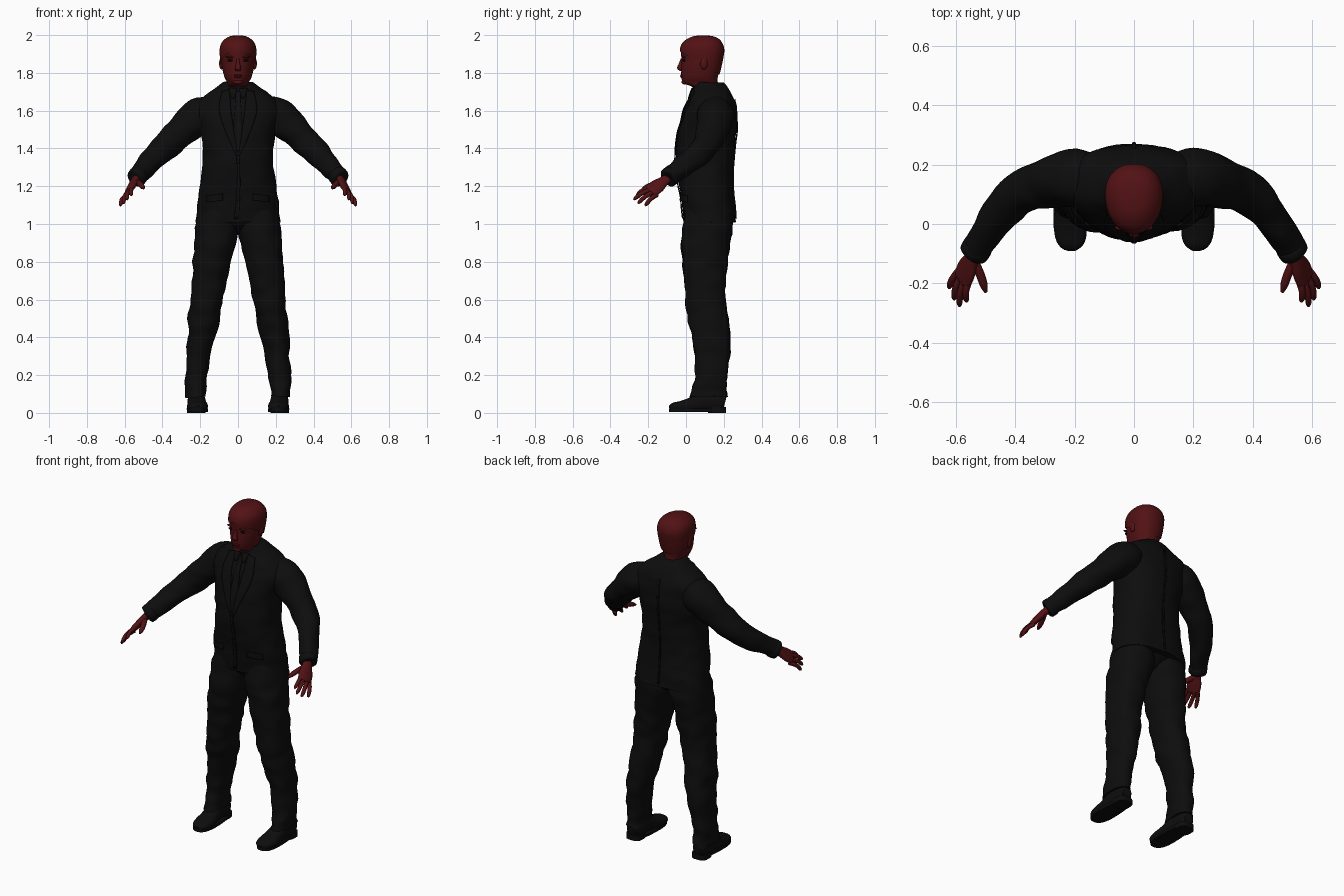
import bpy, bmesh, math
from mathutils import Vector, noise
from mathutils.bvhtree import BVHTree

cube = bpy.data.objects.get("Cube")
if cube:
    bpy.data.objects.remove(cube)


def material(name, rgb):
    m = bpy.data.materials.new(name)
    m.use_nodes = True
    m.diffuse_color = (*rgb, 1)
    bsdf = m.node_tree.nodes["Principled BSDF"]
    bsdf.inputs["Base Color"].default_value = (*rgb, 1)
    bsdf.inputs["Roughness"].default_value = 0.8
    return m


SKIN = material("dark red skin", (0.085, 0.006, 0.007))
SUIT = material("black cloth", (0.004, 0.004, 0.004))
EYE = material("black eyes", (0.002, 0.002, 0.002))


def finish(name, bm, mat, angle=50):
    bmesh.ops.recalc_face_normals(bm, faces=bm.faces)
    me = bpy.data.meshes.new(name)
    bm.to_mesh(me)
    bm.free()
    me.materials.append(mat)
    ob = bpy.data.objects.new(name, me)
    bpy.context.collection.objects.link(ob)
    bpy.ops.object.select_all(action='DESELECT')
    ob.select_set(True)
    bpy.context.view_layer.objects.active = ob
    bpy.ops.object.shade_smooth_by_angle(angle=math.radians(angle))
    return ob


def smooth_rows(rows, steps):
    """Catmull-Rom interpolation of rows of numbers."""
    out = []
    for i in range(len(rows) - 1):
        a, b, c, d = (rows[max(i - 1, 0)], rows[i], rows[i + 1], rows[min(i + 2, len(rows) - 1)])
        for k in range(steps):
            t = k / steps
            out.append([q + 0.5 * t * (r - p + t * (2*p - 5*q + 4*r - s + t * (3*(q - r) + s - p)))
                        for p, q, r, s in zip(a, b, c, d)])
    return out + [list(rows[-1])]


def loft(name, rows, mat, side=None, power=2.0, taper=0.0, fold=0.0, n=28, steps=4, cut=None):
    """Skin rings (x, y, z, ru, rv); flat rings unless a side vector is given."""
    rows = smooth_rows(rows, steps)
    bm = bmesh.new()
    rings = []
    for i, (x, y, z, ru, rv) in enumerate(rows):
        u, v = Vector((1, 0, 0)), Vector((0, 1, 0))
        if side:
            t = (Vector(rows[min(i + 1, len(rows) - 1)][:3]) - Vector(rows[max(i - 1, 0)][:3])).normalized()
            u = Vector(side)
            u = (u - t * u.dot(t)).normalized()
            v = t.cross(u)
        ring = []
        for k in range(n):
            a = math.tau * k / n
            c, s = math.cos(a), math.sin(a)
            c = math.copysign(abs(c) ** (2 / power), c)
            s = math.copysign(abs(s) ** (2 / power), s)
            p = Vector((x, y, z)) + u * (c * max(ru, 0.001) * (1 + taper * s)) + v * (s * max(rv, 0.001))
            if fold:
                p += noise.noise_vector(Vector((p.x * 9, p.y * 9, p.z * 16))) * fold
            ring.append(bm.verts.new(p))
        rings.append(ring)
    for r, q in zip(rings, rings[1:]):
        for k in range(n):
            bm.faces.new((r[k], r[(k + 1) % n], q[(k + 1) % n], q[k]))
    bm.faces.new(rings[0])
    bm.faces.new(rings[-1])
    if cut:
        bmesh.ops.bisect_plane(bm, geom=bm.verts[:] + bm.edges[:] + bm.faces[:],
                               plane_co=cut[0], plane_no=cut[1], clear_inner=True)
    return finish(name, bm, mat)


def ball(name, loc, size, mat):
    bm = bmesh.new()
    bmesh.ops.create_uvsphere(bm, u_segments=16, v_segments=10, radius=1)
    for v in bm.verts:
        v.co = Vector(loc) + Vector(a * b for a, b in zip(v.co, size))
    return finish(name, bm, mat)


# Jacket body and trouser seat
jacket = loft("jacket", [(0, y, z, rx, ry) for z, y, rx, ry in (
    (1.01, .128, .222, .138), (1.1, .118, .215, .138), (1.2, .105, .203, .143),
    (1.3, .1, .19, .148), (1.4, .105, .187, .153), (1.5, .115, .2, .152),
    (1.59, .128, .222, .138), (1.645, .136, .212, .124), (1.69, .138, .165, .105),
    (1.72, .132, .115, .088), (1.75, .125, .078, .072))], SUIT, power=2.4, fold=.008, n=48)
loft("trouser_seat", [(0, .12, 1.1, .2, .12), (0, .12, 1.02, .19, .12), (0, .12, .98, .09, .09),
                      (0, .12, .95, .03, .05)], SUIT)

# Flat panels laid on the jacket front or back
surface = BVHTree.FromObject(jacket, bpy.context.evaluated_depsgraph_get())


def panel(name, left, right, facing=-1, lift=.006, mat=SUIT):
    left, right = smooth_rows(left, 6), smooth_rows(right, 6)
    bm = bmesh.new()
    grid = []
    for a, b in zip(left, right):
        row = []
        for k in range(6):
            x, z = (p + (q - p) * k / 5 for p, q in zip(a, b))
            hit = surface.ray_cast(Vector((x, facing * 2, z)), Vector((0, -facing, 0)))[0]
            row.append(bm.verts.new((x, (hit.y if hit else .1) + facing * lift, z)))
        grid.append(row)
    for r, q in zip(grid, grid[1:]):
        for k in range(5):
            bm.faces.new((r[k], r[k + 1], q[k + 1], q[k]))
    ob = finish(name, bm, mat)
    ob.modifiers.new("thickness", 'SOLIDIFY').thickness = .007
    ob.modifiers["thickness"].offset = 0


panel("tie", [(-.016, 1.7), (-.012, 1.66), (-.022, 1.5), (-.004, 1.38)],
      [(.016, 1.7), (.012, 1.66), (.022, 1.5), (.004, 1.38)], lift=.004)
panel("front_overlap", [(-.008, 1.38), (-.006, 1.2), (-.02, 1.03)], [(.008, 1.38), (.012, 1.2), (.004, 1.03)])
panel("back_seam", [(-.006, 1.66), (-.005, 1.3), (-.005, 1.03)], [(.006, 1.66), (.005, 1.3), (.005, 1.03)], 1, .003)
for z in (1.33, 1.23, 1.13):
    hit = surface.ray_cast(Vector((0, -2, z)), Vector((0, 1, 0)))[0]
    ball("jacket_button", (0, hit.y - .009, z), (.009, .004, .009), SUIT)

# Neck, head and hair
head_rows = [(0, y, z, rx, ry) for z, y, rx, ry in (
    (1.67, .115, .062, .062), (1.72, .108, .063, .066), (1.745, .078, .056, .09),
    (1.775, .072, .07, .096), (1.82, .077, .082, .102), (1.87, .083, .088, .107),
    (1.92, .085, .091, .112), (1.955, .086, .083, .102), (1.98, .09, .062, .078),
    (1.994, .092, .035, .045), (1.999, .092, .004, .005))]
loft("head", head_rows, SKIN, power=2.15, taper=.12, n=36)
hair_rows = [(x, y, z, rx + .006, ry + .006) for x, y, z, rx, ry in head_rows]
loft("hair", hair_rows, SKIN, power=2.15, taper=.1, n=36, cut=((0, -.03, 1.912), (0, .5, .85)))
loft("nose", [(0, -.02, 1.875, .007, .008), (0, -.026, 1.85, .01, .012),
              (0, -.031, 1.825, .017, .017), (0, -.022, 1.81, .014, .01)], SKIN, n=14)
for z in (1.787, 1.779):
    ball("lip", (0, -.023, z), (.025, .008, .005), SKIN)
ball("chin", (0, -.006, 1.752), (.028, .018, .014), SKIN)
loft("shirt_collar", [(0, .115, 1.69, .085, .082), (0, .112, 1.725, .078, .078),
                      (0, .112, 1.742, .07, .072)], SUIT)


def finger(name, s, points, r):
    rows = [(s * x, y, z, r * k, r * k) for (x, y, z), k in zip(points, (1.1, 1, .9, .35))]
    loft(name, rows, SKIN, side=(s, 1, -1), n=10, steps=3)


for s, label in ((1, "left"), (-1, "right")):
    # Face details
    ball(label + "_eye", (s * .037, -.011, 1.866), (.018, .008, .007), EYE)
    ball(label + "_brow", (s * .038, -.012, 1.884), (.026, .01, .006), SKIN)
    ball(label + "_ear", (s * .088, .095, 1.85), (.012, .02, .032), SKIN)

    # Jacket lapels, collar points and pockets
    panel(label + "_lapel", [(s * .045, 1.71), (s * .036, 1.6), (s * .02, 1.48), (s * .002, 1.36)],
          [(s * .085, 1.7), (s * .1, 1.6), (s * .07, 1.5), (s * .01, 1.36)])
    panel(label + "_collar_point", [(s * .004, 1.715), (s * .022, 1.665)],
          [(s * .05, 1.72), (s * .035, 1.67)], lift=.009)
    panel(label + "_pocket_flap", [(s * .08, 1.16), (s * .08, 1.125)], [(s * .165, 1.15), (s * .165, 1.115)])

    # Sleeve with turned cuff
    arm = [(.13, .15, 1.6, .08, .08), (.2, .155, 1.575, .098, .1), (.26, .147, 1.53, .092, .09),
           (.32, .13, 1.47, .08, .078), (.39, .1, 1.405, .072, .07), (.445, .045, 1.35, .064, .062),
           (.49, -.02, 1.3, .056, .054), (.535, -.088, 1.25, .05, .048)]
    loft(label + "_sleeve", [(s * r[0], *r[1:]) for r in arm], SUIT, side=(0, 0, 1), fold=.009)
    cuff = [(.522, -.07, 1.263, .046, .046), (.526, -.076, 1.258, .053, .051),
            (.54, -.098, 1.243, .052, .05), (.543, -.102, 1.24, .04, .038)]
    loft(label + "_cuff", [(s * r[0], *r[1:]) for r in cuff], SUIT, side=(0, 0, 1), steps=2)

    # Hand
    palm = [(.53, -.085, 1.25, .026, .022), (.547, -.118, 1.227, .03, .021),
            (.563, -.152, 1.2, .043, .019), (.577, -.185, 1.175, .042, .016), (.581, -.193, 1.168, .03, .009)]
    loft(label + "_palm", [(s * r[0], *r[1:]) for r in palm], SKIN, side=(s * .55, .6, -.6), n=18)
    for finger_name, base, tip in (
            ("index", (.558, -.195, 1.193), (.563, -.262, 1.15)),
            ("middle", (.572, -.192, 1.18), (.587, -.277, 1.128)),
            ("ring", (.586, -.18, 1.164), (.605, -.255, 1.107)),
            ("little", (.594, -.162, 1.15), (.622, -.216, 1.095))):
        b, t = Vector(base), Vector(tip)
        path = [b.lerp(t, f) + Vector((.006, 0, .008)) * math.sin(f * 3.1) for f in (-.15, .45, .85, 1)]
        finger(f"{label}_{finger_name}_finger", s, path, .0115)
    finger(label + "_thumb", s, [(.54, -.125, 1.225), (.52, -.165, 1.212), (.506, -.205, 1.198),
                                 (.499, -.23, 1.188)], .015)

    # Trouser leg from inner/outer and front/back limits
    limits = ((1.08, .01, .2, 0, .24), (.98, -.002, .222, -.018, .245), (.9, .014, .232, -.022, .235),
              (.8, .038, .24, -.02, .222), (.7, .06, .245, -.012, .212), (.6, .08, .25, 0, .21),
              (.5, .098, .262, .01, .222), (.4, .12, .268, .03, .235), (.3, .146, .273, .047, .23),
              (.2, .163, .278, .048, .215), (.13, .168, .28, .033, .215), (.085, .17, .281, .02, .223))
    loft(label + "_trouser_leg", [(s * (a + b) / 2, (f + k) / 2, z, (b - a) / 2, (k - f) / 2)
                                  for z, a, b, f, k in limits], SUIT, power=2.2, fold=.012, n=32)

    # Shoe upper, sole and heel
    shoe = [(.222, .205, .05, .03, .035), (.222, .18, .055, .042, .05), (.22, .1, .06, .047, .055),
            (.217, .04, .045, .05, .042), (.214, -.02, .035, .055, .03), (.212, -.065, .03, .045, .024),
            (.212, -.088, .025, .018, .012)]
    loft(label + "_shoe", [(s * r[0], *r[1:]) for r in shoe], SUIT, side=(1, 0, 0), power=2.3)
    loft(label + "_sole", [(s * .215, .06, z, w, .15) for z, w in
                           ((.006, .054), (.022, .056))], SUIT, power=2.6, taper=-.12, steps=1)
    loft(label + "_heel", [(s * .221, .165, z, .048, .048) for z in (0, .03)], SUIT, power=3, steps=1)
